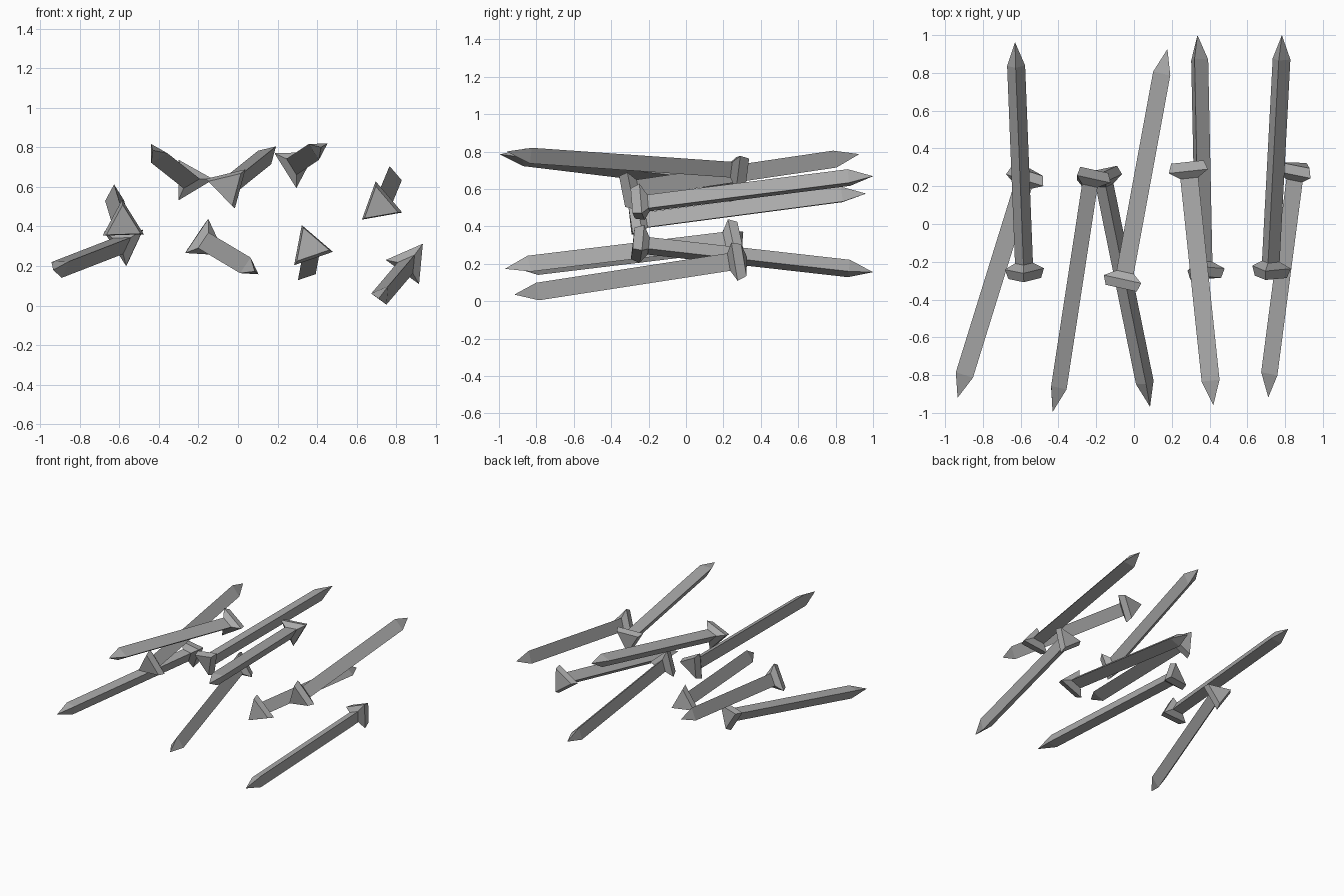
import bpy, bmesh, math
from mathutils import Vector, Matrix

cube = bpy.data.objects.get("Cube")
if cube:
    bpy.data.objects.remove(cube, do_unlink=True)

# Single plain metal colour
steel = bpy.data.materials.new("steel_grey")
steel.use_nodes = True
colour = (0.4, 0.4, 0.4, 1)
steel.diffuse_color = colour
steel.node_tree.nodes["Principled BSDF"].inputs["Base Color"].default_value = colour

HEAD_END_R, HEAD_RIM_R, SHAFT_R = 0.1, 0.12, 0.055
RIM_AT, NECK_AT, POINT_LEN = 0.05, 0.085, 0.13


def nail(name, head, tip, roll):
    """Three-sided nail from the head's end face to the tip; roll aims one corner."""
    head, tip = Vector(head), Vector(tip)
    length = (tip - head).length
    axis = (tip - head).normalized()
    aim = Vector((math.cos(math.radians(roll)), 0, math.sin(math.radians(roll))))
    aim = (aim - axis * aim.dot(axis)).normalized()
    corners = [Matrix.Rotation(math.tau * i / 3, 3, axis) @ aim for i in range(3)]

    # Rings along the nail: head end, head rim, neck, shoulder of the point
    profile = [(0, HEAD_END_R), (RIM_AT, HEAD_RIM_R),
               (NECK_AT, SHAFT_R), (length - POINT_LEN, SHAFT_R)]
    bm = bmesh.new()
    rings = [[bm.verts.new(head + axis * s + c * r) for c in corners] for s, r in profile]
    point = bm.verts.new(tip)
    bm.faces.new(rings[0])
    for i in range(3):
        j = (i + 1) % 3
        for a, b in zip(rings, rings[1:]):
            bm.faces.new((a[i], a[j], b[j], b[i]))
        bm.faces.new((rings[-1][i], rings[-1][j], point))
    bmesh.ops.recalc_face_normals(bm, faces=bm.faces)

    mesh = bpy.data.meshes.new(name)
    bm.to_mesh(mesh)
    bm.free()
    mesh.materials.append(steel)
    bpy.context.collection.objects.link(bpy.data.objects.new(name, mesh))


# Head centre, tip, roll in degrees
nails = [
    ((-0.58, -0.295, 0.41), (-0.63, 0.963, 0.575), 92),
    ((-0.56, 0.285, 0.325), (-0.934, -0.92, 0.18), 33),
    ((-0.235, 0.285, 0.63), (-0.431, -0.995, 0.785), 0),
    ((-0.17, 0.285, 0.325), (0.085, -0.968, 0.173), -34),
    ((-0.055, -0.335, 0.6), (0.177, 0.926, 0.786), 44),
    ((0.363, -0.285, 0.3), (0.336, 1.0, 0.155), 109),
    ((0.285, 0.325, 0.71), (0.42, -0.96, 0.8), 32),
    ((0.715, -0.285, 0.505), (0.783, 1.0, 0.668), 100),
    ((0.872, 0.315, 0.225), (0.711, -0.918, 0.035), 54),
]
for n, (head, tip, roll) in enumerate(nails, 1):
    nail(f"nail_{n}", head, tip, roll)
